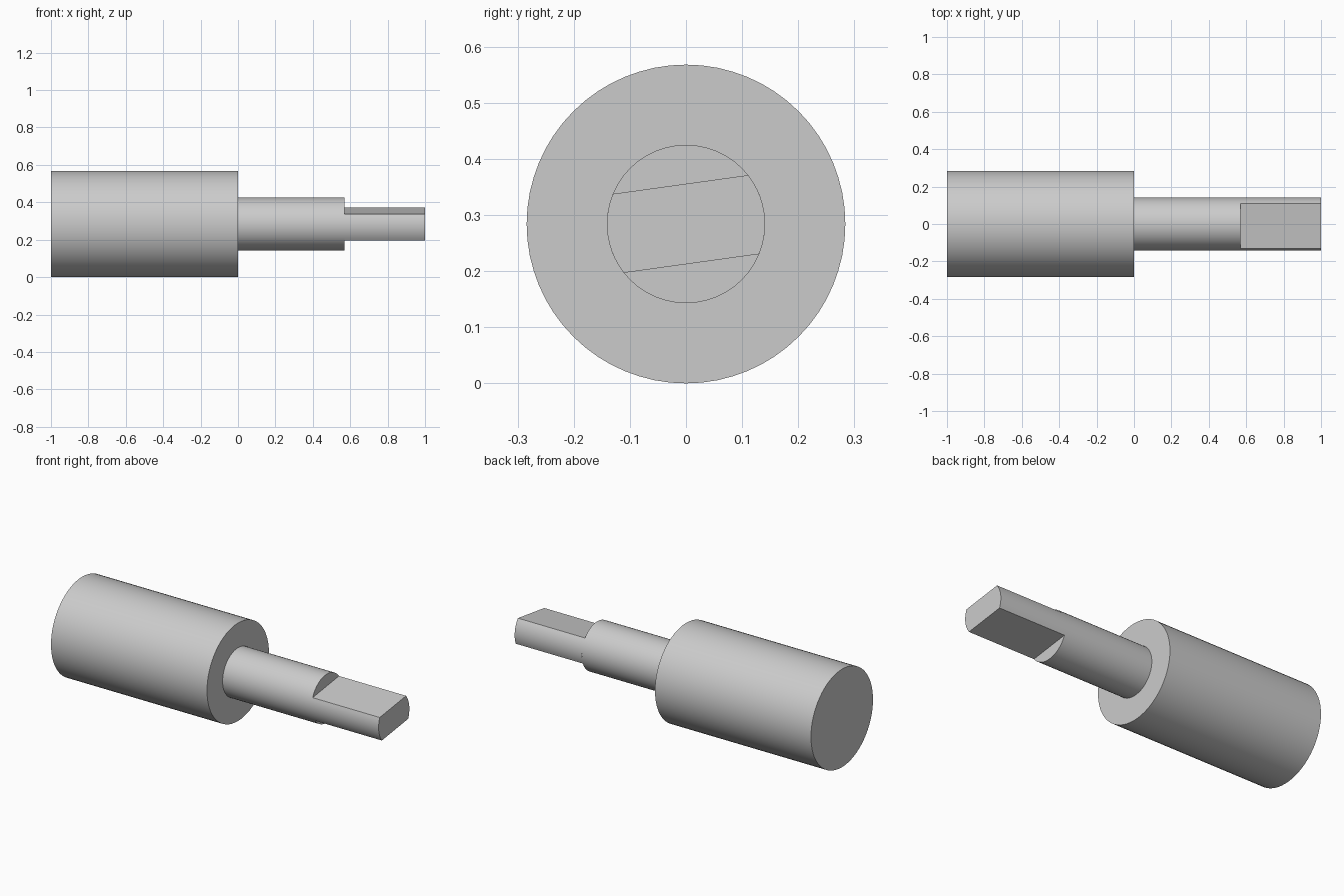
import bpy, bmesh, math

# Remove the default cube only
cube = bpy.data.objects.get("Cube")
if cube:
    bpy.data.objects.remove(cube, do_unlink=True)

BODY_R, SHAFT_R = 0.284, 0.141
FLAT = 0.071                  # half thickness between the two flats
TILT = math.radians(7.9)      # roll of the flats about the shaft axis

metal = bpy.data.materials.new("plain grey")
metal.use_nodes = True
grey = (0.6, 0.6, 0.6, 1)
metal.diffuse_color = grey
metal.node_tree.nodes["Principled BSDF"].inputs["Base Color"].default_value = grey


def arc(radius, start, end, steps):
    """Points (y, z) on an arc, both ends included."""
    angles = [start + (end - start) * i / steps for i in range(steps + 1)]
    return [(radius * math.cos(a), radius * math.sin(a)) for a in angles]


def extrude_x(name, section, x0, x1, start_cap=True):
    """Extrude a (y, z) cross-section along x, centred on the axis."""
    bm = bmesh.new()
    a, b = [[bm.verts.new((x, y, z + BODY_R)) for y, z in section] for x in (x0, x1)]
    for i in range(len(section)):
        j = (i + 1) % len(section)
        bm.faces.new((a[i], a[j], b[j], b[i]))
    bm.faces.new(b)
    if start_cap:
        bm.faces.new(a[::-1])
    # Sections run counter-clockwise seen from +x, so faces point outwards
    mesh = bpy.data.meshes.new(name)
    bm.to_mesh(mesh)
    bm.free()
    mesh.materials.append(metal)
    obj = bpy.data.objects.new(name, mesh)
    bpy.context.collection.objects.link(obj)
    bpy.ops.object.select_all(action='DESELECT')
    obj.select_set(True)
    bpy.context.view_layer.objects.active = obj
    bpy.ops.object.shade_smooth_by_angle(angle=math.radians(30))
    return obj


# Large cylinder and the thinner shaft rooted inside it
extrude_x("body", arc(BODY_R, 0, math.tau, 64)[:-1], -1.0, 0.0)
extrude_x("shaft", arc(SHAFT_R, 0, math.tau, 48)[:-1], -0.02, 0.57)

# Tang: two round sides joined by two parallel flats
half = math.asin(FLAT / SHAFT_R)
tang = (arc(SHAFT_R, TILT - half, TILT + half, 10)
        + arc(SHAFT_R, TILT + math.pi - half, TILT + math.pi + half, 10))
extrude_x("flattened_tang", tang, 0.57, 1.0, start_cap=False)
